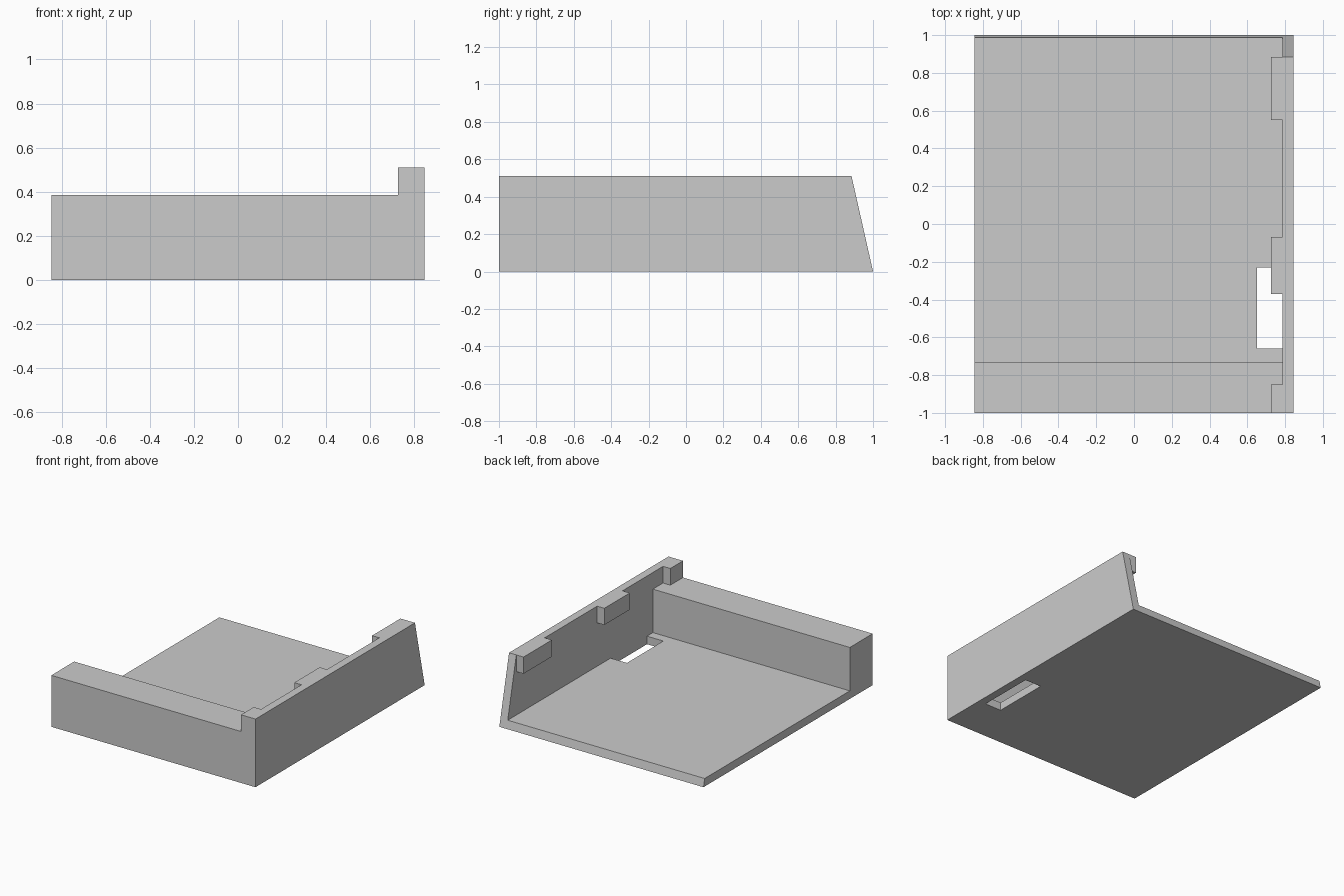
import bpy
import bmesh

cube = bpy.data.objects.get("Cube")
if cube:
    bpy.data.objects.remove(cube, do_unlink=True)

# Single plain grey material
grey = bpy.data.materials.new("plain grey")
grey.use_nodes = True
color = (0.6, 0.6, 0.6, 1)
grey.diffuse_color = color
grey.node_tree.nodes["Principled BSDF"].inputs["Base Color"].default_value = color

HALF_W, INNER_X, TAB_X = 0.845, 0.785, 0.725
FLOOR, LEDGE, TOP = 0.06, 0.385, 0.51
BACK_TOP = 0.885


def back_y(z):
    """Depth of the leaning back edge at a height."""
    return 1 + (BACK_TOP - 1) * z / TOP


def extrude_x(name, profile, x0, x1):
    """Extrude a (y, z) outline along x."""
    bm = bmesh.new()
    face = bm.faces.new([bm.verts.new((x0, y, z)) for y, z in profile])
    result = bmesh.ops.extrude_face_region(bm, geom=[face])
    moved = [v for v in result["geom"] if isinstance(v, bmesh.types.BMVert)]
    bmesh.ops.translate(bm, verts=moved, vec=(x1 - x0, 0, 0))
    bmesh.ops.recalc_face_normals(bm, faces=bm.faces)
    mesh = bpy.data.meshes.new(name)
    bm.to_mesh(mesh)
    bm.free()
    mesh.materials.append(grey)
    obj = bpy.data.objects.new(name, mesh)
    bpy.context.collection.objects.link(obj)
    return obj


def box(name, x0, x1, y0, y1, z0, z1):
    return extrude_x(name, [(y0, z0), (y1, z0), (y1, z1), (y0, z1)], x0, x1)


# Floor and thick front ledge as one L-shaped section
tray = extrude_x("floor_and_front_ledge", [
    (-1, 0), (1, 0), (back_y(FLOOR), FLOOR), (-0.73, FLOOR),
    (-0.73, LEDGE), (-1, LEDGE)], -HALF_W, INNER_X)

# Slot through the floor beside the wall
cutter = box("slot_cutter", 0.65, INNER_X + 0.1, -0.66, -0.23, -0.1, 0.2)
cut = tray.modifiers.new("slot", "BOOLEAN")
cut.operation = "DIFFERENCE"
cut.solver = "EXACT"
cut.object = cutter
bpy.context.view_layer.objects.active = tray
tray.select_set(True)
bpy.ops.object.modifier_apply(modifier="slot")
bpy.data.objects.remove(cutter, do_unlink=True)

# Tall side wall with a leaning back edge
extrude_x("side_wall", [(-1, 0), (1, 0), (BACK_TOP, TOP), (-1, TOP)],
          INNER_X, HALF_W)

# Tabs along the inner top edge of the wall
for name, y0, y1 in (("front_tab", -1, -0.85),
                     ("middle_tab", -0.37, -0.07),
                     ("back_tab", 0.55, BACK_TOP)):
    box(name, TAB_X, INNER_X, y0, y1, LEDGE, TOP)
